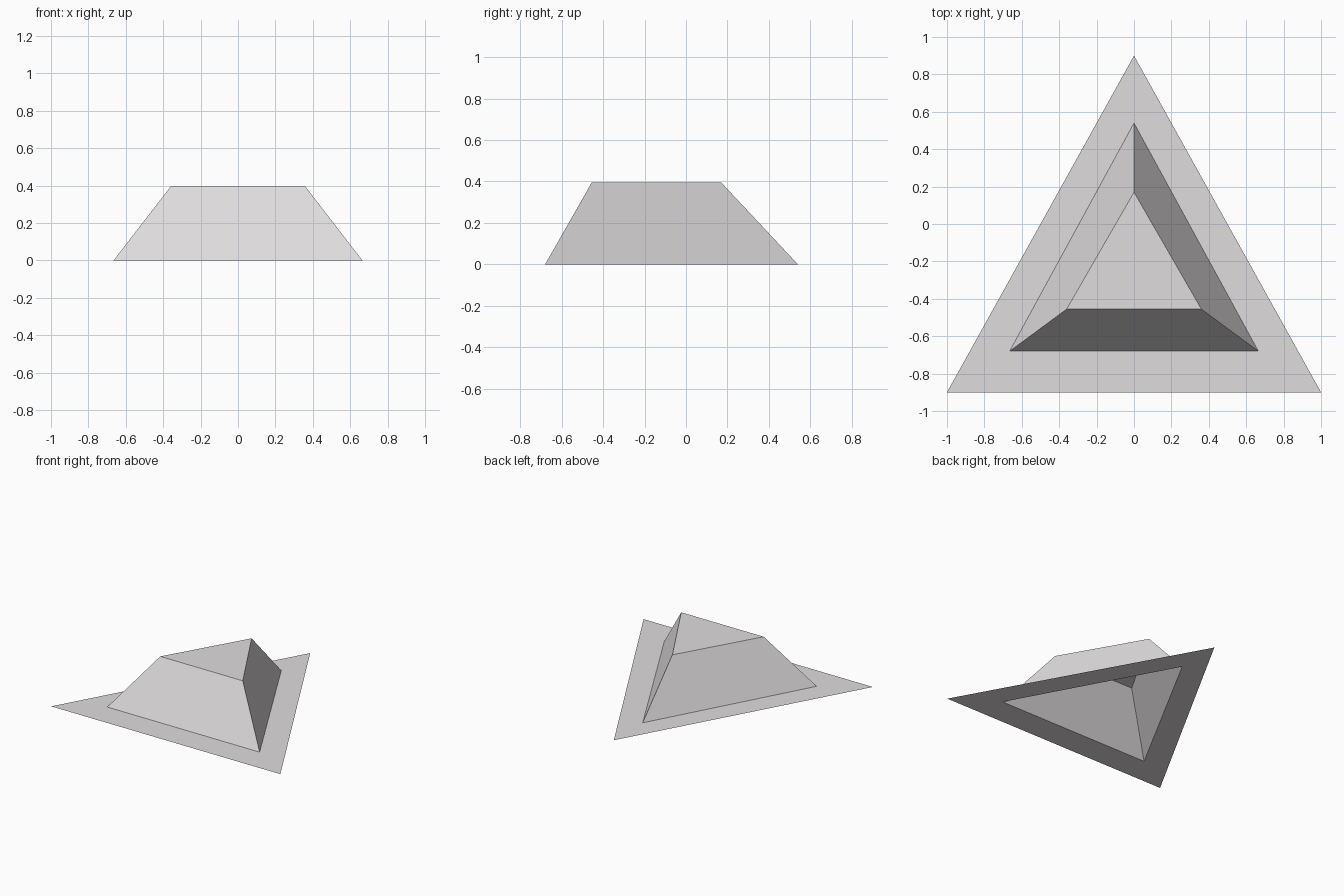
import bpy, bmesh

if "Cube" in bpy.data.objects:
    bpy.data.objects.remove(bpy.data.objects["Cube"])

grey = bpy.data.materials.new("pale_grey")
grey.diffuse_color = (0.74, 0.715, 0.725, 1)
grey.use_nodes = True
grey.node_tree.nodes["Principled BSDF"].inputs["Base Color"].default_value = grey.diffuse_color


def triangle(bm, half_width, front, back, z):
    """Ring of three corners: front left, front right, back."""
    return [bm.verts.new(p) for p in
            ((-half_width, front, z), (half_width, front, z), (0, back, z))]


def bridge(bm, outer, inner):
    """Join two triangles with a band of quads."""
    for i in range(3):
        j = (i + 1) % 3
        bm.faces.new((outer[i], outer[j], inner[j], inner[i]))


def finish(bm, name):
    mesh = bpy.data.meshes.new(name)
    bm.to_mesh(mesh)
    bm.free()
    mesh.materials.append(grey)
    bpy.context.collection.objects.link(bpy.data.objects.new(name, mesh))


OUTER = (1.0, -0.9, 0.9, 0)
INNER = (0.665, -0.68, 0.54, 0)
TOP = (0.36, -0.455, 0.17, 0.395)

# flat triangular rim, open in the middle
bm = bmesh.new()
bridge(bm, triangle(bm, *OUTER), triangle(bm, *INNER))
finish(bm, "flat_rim")

# hollow raised shell: sloping walls and a flat cap, open underneath
bm = bmesh.new()
foot, cap = triangle(bm, *INNER), triangle(bm, *TOP)
bridge(bm, foot, cap)
bm.faces.new(cap)
finish(bm, "raised_shell")
